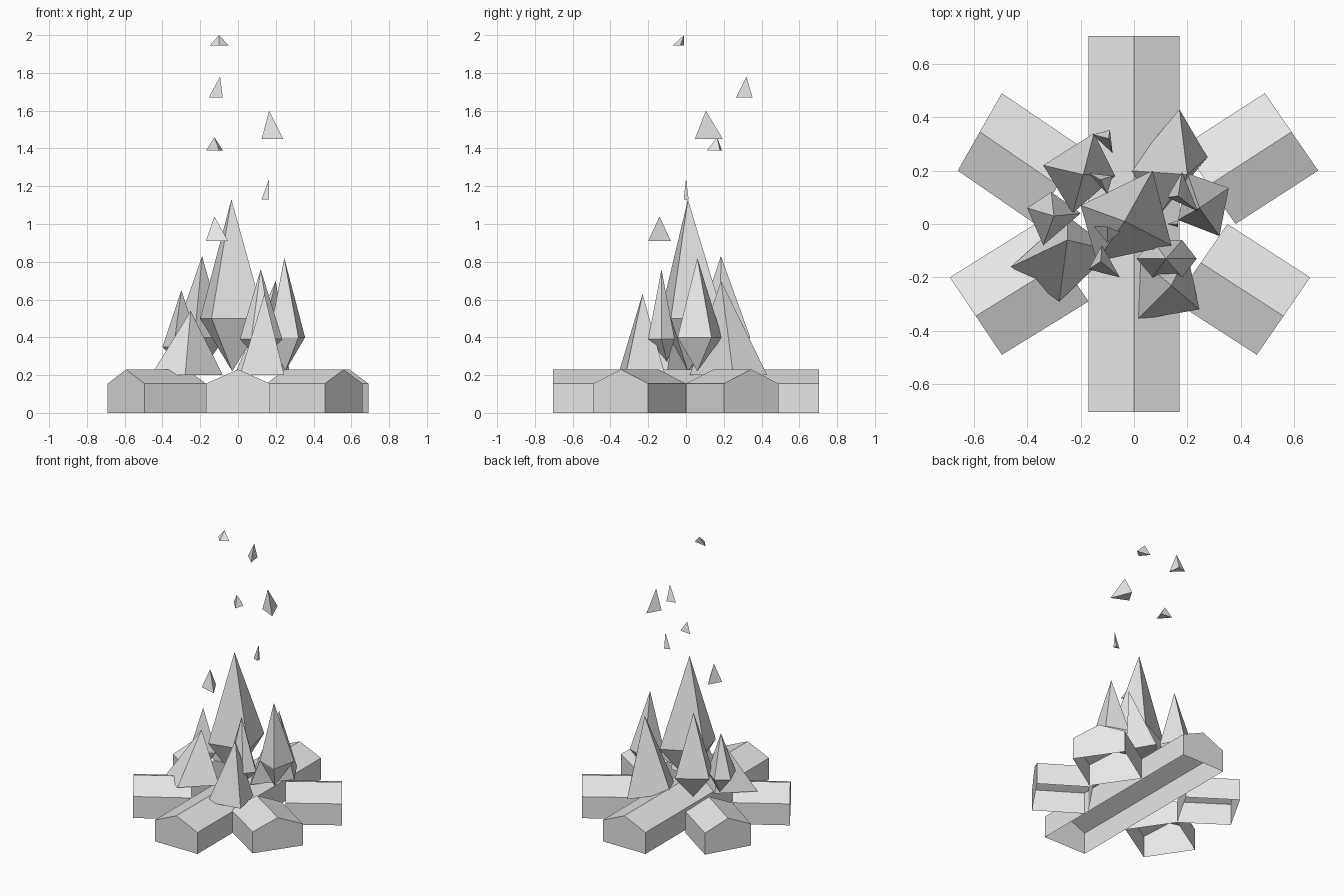
import bpy

if "Cube" in bpy.data.objects:
    bpy.data.objects.remove(bpy.data.objects["Cube"])

grey = bpy.data.materials.new("light_grey")
grey.diffuse_color = (0.8, 0.8, 0.8, 1)
grey.use_nodes = True
grey.node_tree.nodes["Principled BSDF"].inputs["Base Color"].default_value = grey.diffuse_color


def make(name, verts, faces):
    me = bpy.data.meshes.new(name)
    me.from_pydata(verts, [], faces)
    me.materials.append(grey)
    ob = bpy.data.objects.new(name, me)
    bpy.context.collection.objects.link(ob)
    return ob


def log(name, a, b, c, d):
    """Five-sided log, hollow underneath; a-b is one end, d-c the other."""
    verts = []
    for p, q in ((a, b), (d, c)):
        mid = ((p[0] + q[0]) / 2, (p[1] + q[1]) / 2)
        verts += [(*p, 0), (*p, 0.155), (*mid, 0.23), (*q, 0.155), (*q, 0)]
    sides = [(i, i + 5, i + 6, i + 1) for i in range(4)]
    # orient the walls outward whichever way the corners were given
    cross = (b[0]-a[0]) * (c[1]-b[1]) - (b[1]-a[1]) * (c[0]-b[0])
    faces = sides + [(0, 1, 2, 3, 4), (9, 8, 7, 6, 5)]
    if cross > 0:
        faces = [f[::-1] for f in faces]
    make(name, verts, faces)


def spike(name, apex, base, z, tip=None):
    """Faceted cone with an optional lower point; base is counter-clockwise."""
    area = sum(p[0] * q[1] - p[1] * q[0]
               for p, q in zip(base, base[1:] + base[:1]))
    if area < 0:
        base = base[::-1]
    n = len(base)
    verts = [(*p, z) for p in base] + [apex]
    faces = [(i, (i + 1) % n, n) for i in range(n)]
    if tip:
        verts.append(tip)
        faces += [((i + 1) % n, i, n + 1) for i in range(n)]
    else:
        faces.append(tuple(reversed(range(n))))
    make(name, verts, faces)


# Logs: one long, four short ones radiating
log("long_log", (-.17, -.705), (.17, -.705), (.17, .705), (-.17, .705))
log("log_front_right", (.66, -.2), (.46, -.49), (.15, -.29), (.35, 0))
log("log_front_left", (-.69, -.2), (-.495, -.49), (-.17, -.29), (-.37, 0))
log("log_back_right", (.69, .2), (.49, .49), (.18, .29), (.38, 0))
log("log_back_left", (-.66, .2), (-.495, .49), (-.2, .29), (-.37, 0))

# Flames pointed at both ends
spike("main_flame", (-.035, .01, 1.13),
      [(-.2, .07), (-.14, -.14), (.14, -.08), (.07, .2)], .5, (-.03, .01, .22))
spike("flame_back_left", (-.19, .185, .83),
      [(-.34, .22), (-.23, .04), (-.07, .18), (-.15, .34)], .4, (-.19, .19, .22))
spike("flame_right", (.245, .06, .82),
      [(.2, .19), (.165, .015), (.32, -.045), (.355, .135)], .4, (.25, .06, .22))
spike("flame_left", (-.3, .03, .65),
      [(-.4, .06), (-.34, -.08), (-.2, .04), (-.31, .12)], .35, (-.29, .03, .22))
spike("flame_front", (.12, -.13, .76),
      [(.01, -.13), (.07, -.2), (.18, -.2), (.235, -.13), (.18, -.06), (.07, -.06)],
      .39, (.12, -.1, .27))

# Flames standing flat on the logs
spike("low_flame_front", (.14, -.23, .63),
      [(.01, -.36), (.245, -.32), (.2, -.11), (.02, -.13)], .2)
spike("low_flame_left", (-.25, -.06, .54),
      [(-.46, -.16), (-.28, -.29), (-.08, -.1), (-.25, .03)], .2)
spike("low_flame_back", (.2, .185, .7),
      [(-.02, .2), (.085, .02), (.275, .25), (.17, .43)], .2)

# Rising embers
embers = [
    ((-.1, -.01, 2.0), [(-.15, -.01), (-.1, -.07), (-.05, -.03)], 1.945),
    ((-.095, .32, 1.78), [(-.155, .335), (-.08, .265), (-.09, .352)], 1.67),
    ((.165, .105, 1.6), [(.125, .1), (.24, .047), (.18, .195)], 1.45),
    ((-.125, .165, 1.46), [(-.168, .19), (-.1, .112), (-.08, .18)], 1.39),
    ((.165, 0, 1.24), [(.125, 0), (.165, -.012), (.165, .014)], 1.13),
    ((-.125, -.14, 1.04), [(-.17, -.17), (-.053, -.2), (-.12, -.08)], .91),
]
for i, (apex, base, z) in enumerate(embers):
    spike(f"ember_{i + 1}", apex, base, z)
